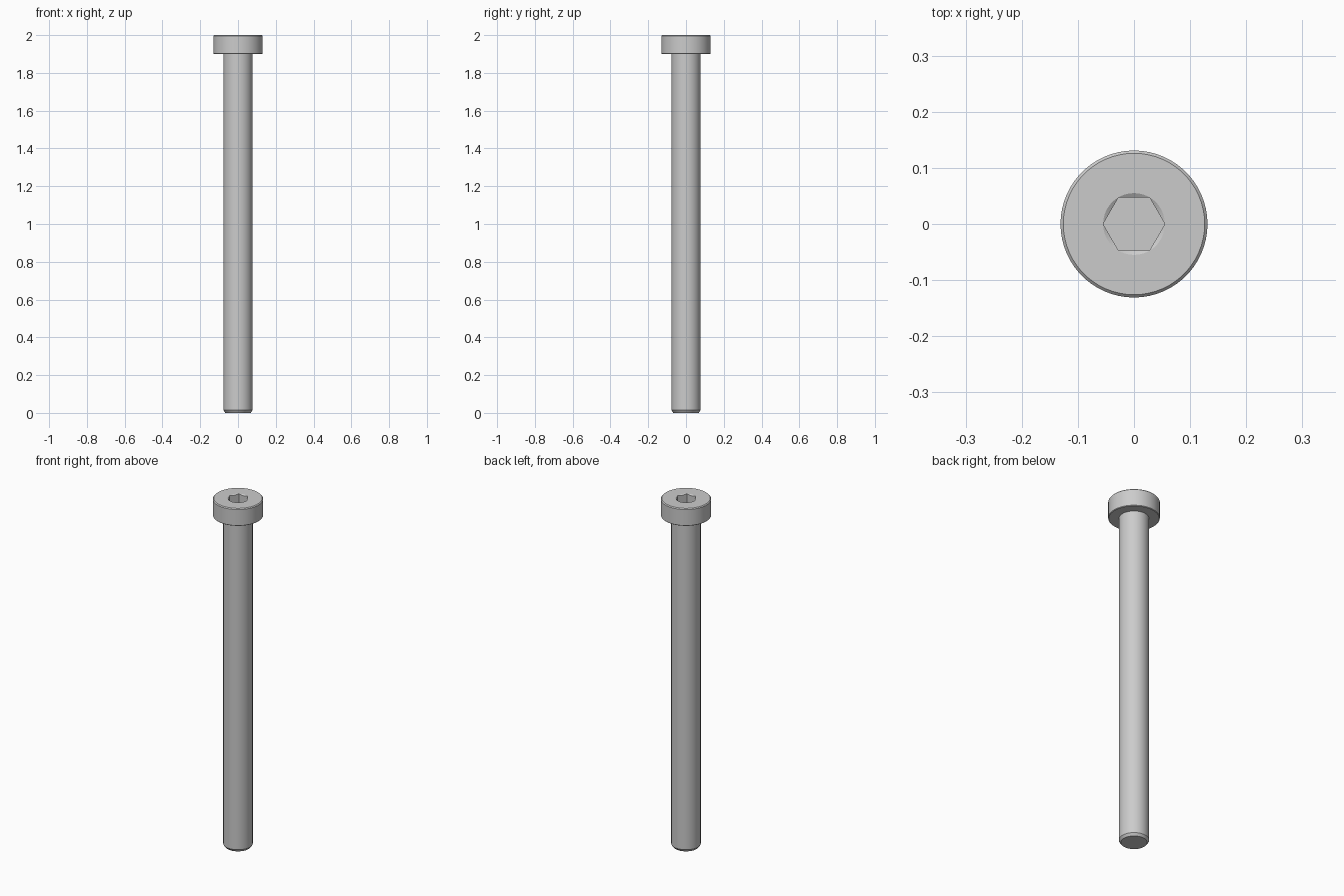
import bpy, bmesh
from math import pi, cos, sin, tan, radians

if "Cube" in bpy.data.objects:
    bpy.data.objects.remove(bpy.data.objects["Cube"], do_unlink=True)

SEGMENTS = 60
HEAD_R, SHAFT_R, SOCKET_R = 0.131, 0.077, 0.055
HEAD_Z, TOP_Z = 1.9, 2.0
HEX_FLAT = SOCKET_R * cos(pi / 6)

steel = bpy.data.materials.new("steel grey")
steel.use_nodes = True
steel.diffuse_color = (0.6, 0.6, 0.6, 1)
steel.node_tree.nodes["Principled BSDF"].inputs["Base Color"].default_value = (0.6, 0.6, 0.6, 1)


def hex_radius(angle):
    """Distance from the axis to the hexagon wall, corners on the x axis."""
    return HEX_FLAT / cos(angle % (pi / 3) - pi / 6)


def lathe(name, rings, cap_start=False, cap_end=False):
    """Skin a stack of rings; each ring maps an angle to (radius, height)."""
    bm = bmesh.new()
    angles = [2 * pi * i / SEGMENTS for i in range(SEGMENTS)]
    loops = []
    for ring in rings:
        points = [ring(a) if callable(ring) else ring for a in angles]
        loops.append([bm.verts.new((r * cos(a), r * sin(a), z))
                      for a, (r, z) in zip(angles, points)])
    for low, high in zip(loops, loops[1:]):
        for i in range(SEGMENTS):
            j = (i + 1) % SEGMENTS
            bm.faces.new((low[i], low[j], high[j], high[i]))
    if cap_start:
        bm.faces.new(loops[0][::-1])
    if cap_end:
        bm.faces.new(loops[-1])
    bmesh.ops.remove_doubles(bm, verts=bm.verts, dist=0.00001)
    mesh = bpy.data.meshes.new(name)
    bm.to_mesh(mesh)
    bm.free()
    mesh.materials.append(steel)
    obj = bpy.data.objects.new(name, mesh)
    bpy.context.collection.objects.link(obj)
    bpy.ops.object.select_all(action='DESELECT')
    obj.select_set(True)
    bpy.context.view_layer.objects.active = obj
    bpy.ops.object.shade_smooth_by_angle(angle=radians(20))
    return obj


# Shaft with a chamfered tip
lathe("shaft", [(SHAFT_R - 0.01, 0), (SHAFT_R, 0.014), (SHAFT_R, HEAD_Z)], cap_start=True)


# Countersunk lip that meets the hexagon walls
def socket_lip(angle):
    r = hex_radius(angle)
    return r, TOP_Z - (SOCKET_R - r) * tan(pi / 6)


# Cylinder head with chamfered rims and a hexagonal socket
lathe("head", [
    (SHAFT_R, HEAD_Z),
    (HEAD_R - 0.003, HEAD_Z),
    (HEAD_R, HEAD_Z + 0.003),
    (HEAD_R, TOP_Z - 0.005),
    (HEAD_R - 0.005, TOP_Z),
    (SOCKET_R, TOP_Z),
    socket_lip,
    lambda a: (hex_radius(a), TOP_Z - 0.055),
], cap_end=True)
